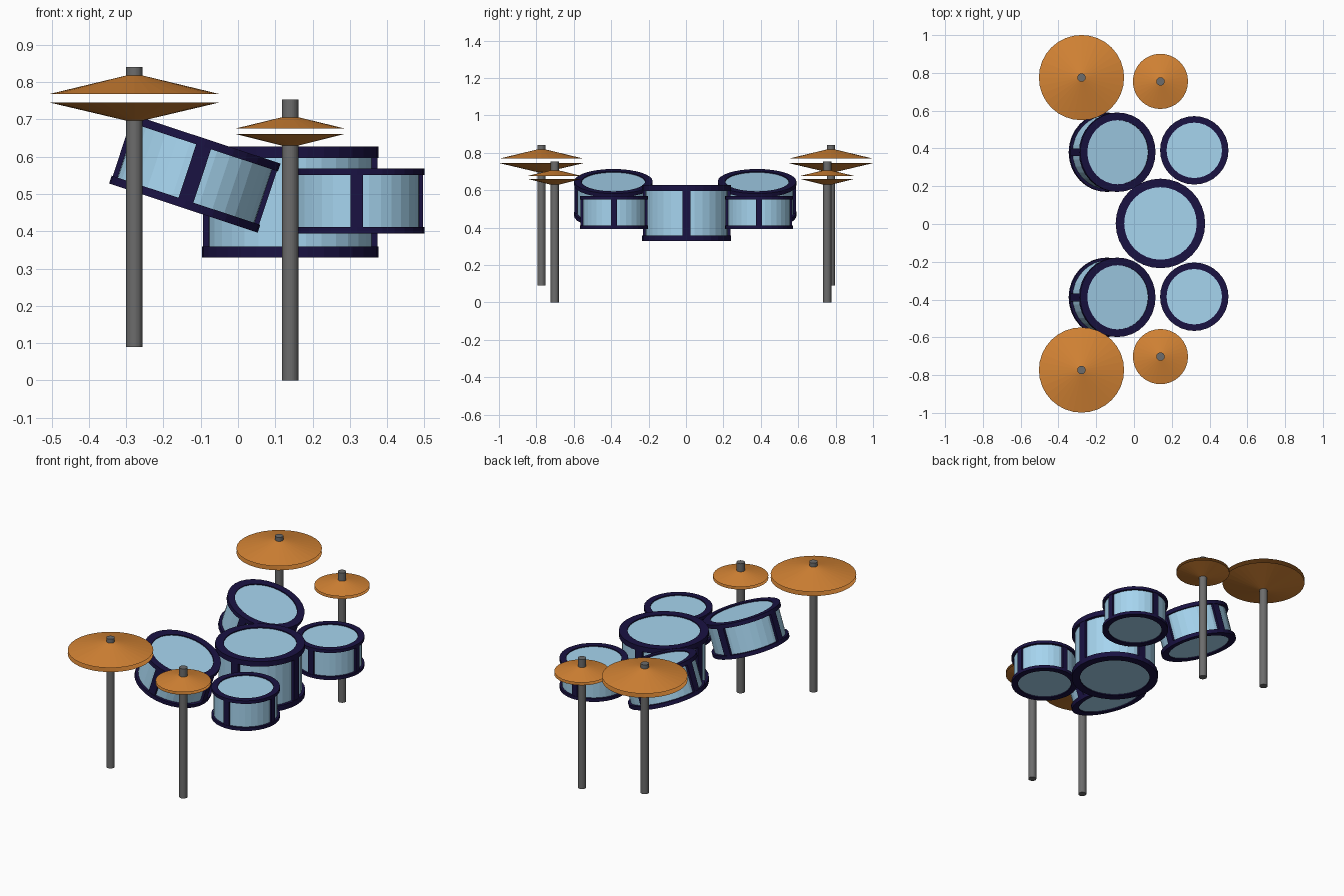
import bpy, bmesh, math
from mathutils import Matrix, Vector

if "Cube" in bpy.data.objects:
    bpy.data.objects.remove(bpy.data.objects["Cube"])


def material(name, rgb):
    m = bpy.data.materials.new(name)
    m.diffuse_color = (*rgb, 1)
    m.use_nodes = True
    m.node_tree.nodes["Principled BSDF"].inputs["Base Color"].default_value = m.diffuse_color
    return m


BLUE = material("shell_blue", (0.38, 0.66, 0.86))
NAVY = material("rim_navy", (0.010, 0.006, 0.055))
BRONZE = material("bronze", (0.66, 0.23, 0.035))
STEEL = material("dark_steel", (0.15, 0.15, 0.15))


def finish(name, bm, mat, matrix):
    me = bpy.data.meshes.new(name)
    bmesh.ops.recalc_face_normals(bm, faces=bm.faces)
    bm.to_mesh(me)
    bm.free()
    me.materials.append(mat)
    ob = bpy.data.objects.new(name, me)
    ob.matrix_world = matrix
    bpy.context.collection.objects.link(ob)
    return ob


def lathe(name, profiles, mat, matrix, closed=False, n=32):
    """Spin (radius, z) profiles round z; a radius of 0 caps with a fan."""
    bm = bmesh.new()
    for prof in profiles:
        rings = []
        for r, z in prof:
            if r == 0:
                rings.append([bm.verts.new((0, 0, z))] * n)
            else:
                rings.append([bm.verts.new((r * math.cos(2 * math.pi * i / n),
                                            r * math.sin(2 * math.pi * i / n), z))
                              for i in range(n)])
        pairs = list(zip(rings, rings[1:]))
        if closed:
            pairs.append((rings[-1], rings[0]))
        for a, b in pairs:
            for i in range(n):
                j = (i + 1) % n
                quad = list(dict.fromkeys((a[i], a[j], b[j], b[i])))
                bm.faces.new(quad)
    return finish(name, bm, mat, matrix)


def drum(name, centre, r, h, rim, strip, tilt=0):
    mat = Matrix.Translation(centre) @ Matrix.Rotation(math.radians(tilt), 4, 'Y')
    t, body, inner = h / 2, r * 0.93, r * 0.81
    head = t - 0.006
    # shell with both heads
    lathe(name + "_shell", [[(0, -head), (inner + 0.01, -head), (inner + 0.01, -t + rim / 2),
                             (body, -t + rim / 2), (body, t - rim / 2),
                             (inner + 0.01, t - rim / 2), (inner + 0.01, head), (0, head)]],
          BLUE, mat)
    # top and bottom hoops
    lathe(name + "_hoops", [[(inner, s * t), (r, s * t), (r, s * (t - rim)), (inner, s * (t - rim))]
                            for s in (1, -1)], NAVY, mat, closed=True)
    # four upright lugs
    bm = bmesh.new()
    lo, hi = body - 0.012, r - 0.003
    for k in range(4):
        m = (Matrix.Rotation(k * math.pi / 2, 4, 'Z')
             @ Matrix.Translation(((lo + hi) / 2, 0, 0))
             @ Matrix.Diagonal((hi - lo, strip, h - rim, 1)))
        bmesh.ops.create_cube(bm, size=1, matrix=m)
    finish(name + "_lugs", bm, NAVY, mat)


def cymbal(name, x, y, r, z_base, z_low, z_rim, gap, z_top, z_end):
    mat = Matrix.Translation((x, y, 0))
    p = 0.022
    # two open cones with a gap at the edge
    lathe(name + "_plates", [[(p, z_low), (r, z_rim)], [(r, z_rim + gap), (p, z_top)]], BRONZE, mat)
    # stand below and stub above
    lathe(name + "_stand", [[(0, z_base), (p, z_base), (p, z_low)],
                            [(p, z_top), (p, z_end), (0, z_end)]], STEEL, mat)


# drums
drum("snare_drum", (0.14, 0.003, 0.478), 0.237, 0.298, 0.03, 0.044)
for side, y_small, y_tom in (("left", 0.39, 0.38), ("right", -0.385, -0.388)):
    drum(side + "_small_drum", (0.319, y_small, 0.481), 0.181, 0.175, 0.018, 0.034)
    drum(side + "_tilted_drum", (-0.116, y_tom, 0.555), 0.21, 0.195, 0.022, 0.042, tilt=18.3)

# cymbals
for side, y_big, y_small in (("left", 0.775, 0.755), ("right", -0.773, -0.702)):
    cymbal(side + "_large_cymbal", -0.278, y_big, 0.2255, 0.09, 0.697, 0.745, 0.024, 0.818, 0.841)
    cymbal(side + "_small_cymbal", 0.14, y_small, 0.146, 0.0, 0.63, 0.661, 0.015, 0.706, 0.753)
